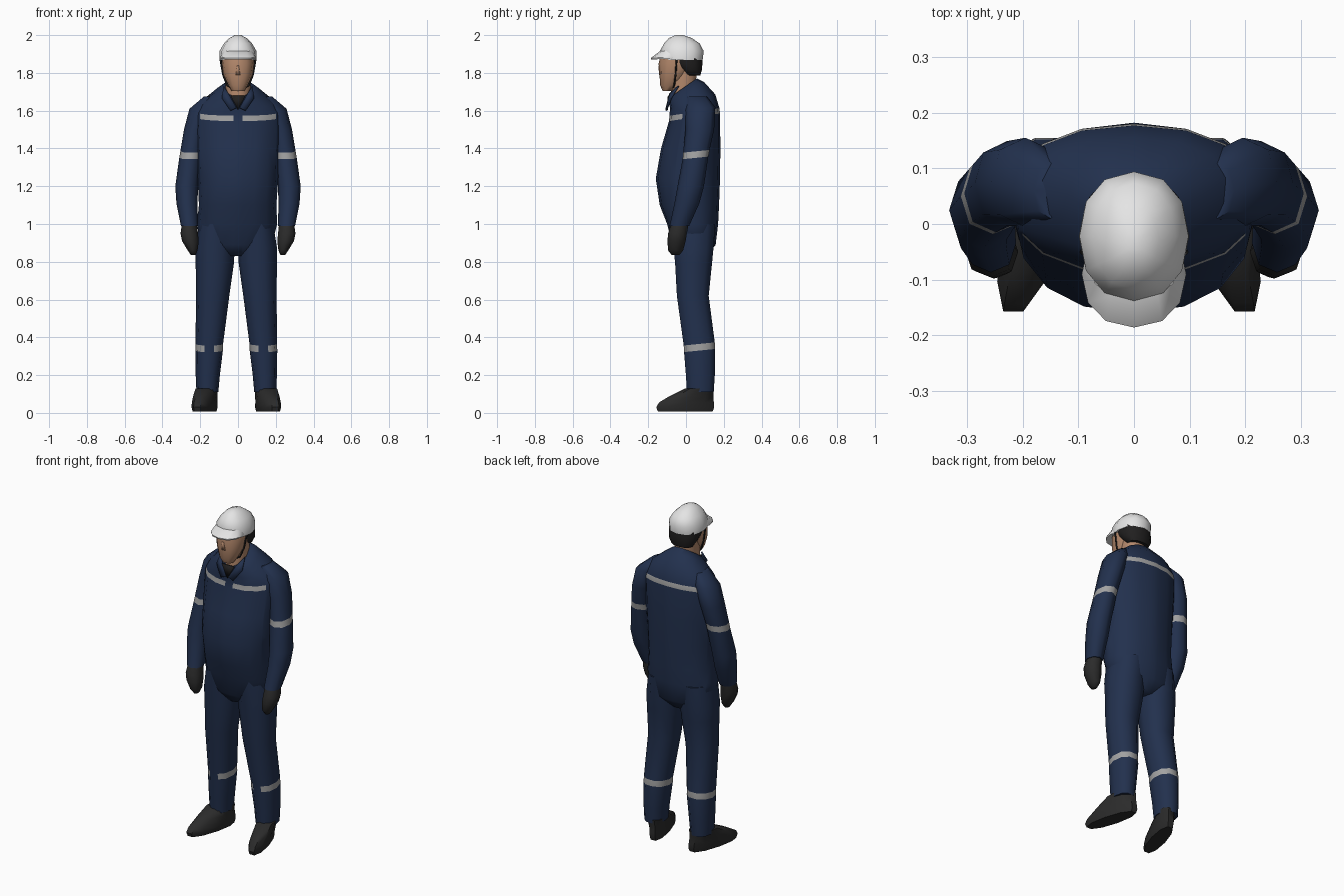
import bpy, bmesh, math

cube = bpy.data.objects.get("Cube")
if cube:
    bpy.data.objects.remove(cube, do_unlink=True)


def material(name, r, g, b, rough=0.8):
    m = bpy.data.materials.new(name)
    m.use_nodes = True
    m.diffuse_color = (r, g, b, 1)
    node = m.node_tree.nodes["Principled BSDF"]
    node.inputs["Base Color"].default_value = (r, g, b, 1)
    node.inputs["Roughness"].default_value = rough
    return m


NAVY = material("navy cloth", 0.016, 0.03, 0.075)
GREY = material("reflective grey", 0.36, 0.36, 0.36)
BLACK = material("black leather", 0.024, 0.024, 0.024)
HAIR = material("dark hair", 0.015, 0.014, 0.014)
SKIN = material("skin", 0.46, 0.25, 0.15)
WHITE = material("helmet white", 0.78, 0.78, 0.78)


def finish(name, bm, mats, rule=None, angle=60):
    """Turn a bmesh into a named, smooth shaded object."""
    bmesh.ops.recalc_face_normals(bm, faces=bm.faces)
    if rule:
        for f in bm.faces:
            f.material_index = int(rule(f.calc_center_median()))
    me = bpy.data.meshes.new(name)
    bm.to_mesh(me)
    bm.free()
    for m in mats:
        me.materials.append(m)
    ob = bpy.data.objects.new(name, me)
    bpy.context.collection.objects.link(ob)
    bpy.ops.object.select_all(action='DESELECT')
    ob.select_set(True)
    bpy.context.view_layer.objects.active = ob
    bpy.ops.object.shade_smooth_by_angle(angle=math.radians(angle))
    return ob


def loft(rings, n, side=1, shift=0, skew=0, power=0.9):
    """Stack rounded rings (x, y, z, half width, half depth, tilt)."""
    bm = bmesh.new()
    loops = []
    for x, y, z, rx, ry, *tilt in rings:
        t = tilt[0] if tilt else 0
        loop = []
        for i in range(n):
            a = math.tau * i / n
            c, s = math.cos(a), math.sin(a)
            dx = rx * math.copysign(abs(c) ** power, c)
            dy = ry * math.copysign(abs(s) ** power, s)
            loop.append(bm.verts.new((side * (x + dx + skew * dy) + shift,
                                      y + dy, z + t * dy)))
        loops.append(loop)
    for a, b in zip(loops, loops[1:]):
        for i in range(n):
            j = (i + 1) % n
            bm.faces.new((a[i], a[j], b[j], b[i]))
    bm.faces.new(loops[0][::-1])
    bm.faces.new(loops[-1])
    return bm


def plate(name, points, mat, thick=0.008):
    bm = bmesh.new()
    bm.faces.new([bm.verts.new(p) for p in points])
    ob = finish(name, bm, [mat])
    mod = ob.modifiers.new("thickness", 'SOLIDIFY')
    mod.thickness = thick
    mod.offset = 0


# Coverall torso with chest and back stripes
torso = loft([
    (-.015, .04, .83, .06, .07),
    (-.01, .042, .89, .19, .115),
    (-.005, .035, 1.0, .212, .135),
    (-.002, .018, 1.1, .205, .157),
    (0, .01, 1.24, .213, .17),
    (0, .025, 1.4, .218, .157),
    (0, .045, 1.565, .225, .135, .15),
    (0, .045, 1.593, .222, .132, .15),
    (0, .035, 1.65, .19, .12, .3),
    (0, .003, 1.7, .115, .093, .55),
    (0, -.015, 1.72, .078, .072, .7)], 16)
for x in (-.2, -.025, .025, .2):
    bmesh.ops.bisect_plane(torso, geom=torso.verts[:] + torso.edges[:] + torso.faces[:],
                           plane_co=(x, 0, 0), plane_no=(1, 0, 0))


def chest_stripe(c):
    middle = 1.579 + .15 * (c.y - .045)
    return abs(c.z - middle) < .008 and abs(c.x) < .2 and (c.y > .05 or abs(c.x) > .025)


finish("coverall_torso", torso, [NAVY, GREY], chest_stripe)

for s, word in ((1, "left"), (-1, "right")):
    # Sleeve with band
    finish(word + "_sleeve", loft([
        (.15, .06, 1.675, .03, .05),
        (.195, .075, 1.61, .062, .08, .1),
        (.228, .073, 1.5, .058, .076),
        (.248, .055, 1.385, .057, .07, .1),
        (.253, .05, 1.35, .058, .068, .1),
        (.272, .025, 1.2, .06, .07),
        (.27, .005, 1.11, .056, .066),
        (.257, -.035, .99, .045, .052)], 8, s),
        [NAVY, GREY], lambda c: 1.352 < c.z < 1.383)
    # Gloved hand
    finish(word + "_glove", loft([
        (.257, -.033, 1.0, .04, .046),
        (.258, -.045, .95, .046, .05),
        (.252, -.05, .91, .044, .048),
        (.24, -.055, .86, .026, .04),
        (.237, -.055, .835, .012, .02)], 8, s), [BLACK])
    # Trouser leg with band
    finish(word + "_trouser_leg", loft([
        (.1, .04, 1.0, .095, .12),
        (.112, .04, .87, .104, .11),
        (.114, .04, .79, .101, .102),
        (.125, .036, .62, .088, .088),
        (.143, .07, .365, .073, .086, .1),
        (.144, .072, .33, .073, .086, .1),
        (.151, .076, .2, .064, .08),
        (.153, .076, .11, .058, .074)], 10, s, -.009),
        [NAVY, GREY], lambda c: .34 < c.z < .356)
    # Work boot, toe turned out
    finish(word + "_boot", loft([
        (.168, -.004, .008, .047, .152),
        (.168, -.004, .03, .052, .16),
        (.168, .002, .055, .052, .152),
        (.164, .03, .09, .054, .12),
        (.156, .072, .13, .057, .078)], 10, s, -.009, -.26), [BLACK], angle=45)
    # Collar flap
    plate(word + "_collar_flap", [
        (s * .075, -.04, 1.73), (s * .05, -.085, 1.69), (s * .008, -.104, 1.615),
        (s * .04, -.104, 1.6), (s * .085, -.08, 1.665)], NAVY)

# Undershirt in the open neck
plate("undershirt", [(-.04, -.092, 1.68), (.04, -.092, 1.68), (0, -.1, 1.605)], HAIR)

# Neck, head and hair
finish("neck", loft([
    (0, -.02, 1.64, .06, .065), (0, -.015, 1.72, .066, .066),
    (0, -.005, 1.84, .068, .07)], 10), [SKIN])
finish("head", loft([
    (0, -.092, 1.705, .034, .032),
    (0, -.085, 1.735, .052, .052),
    (0, -.065, 1.79, .077, .075),
    (0, -.045, 1.85, .086, .1),
    (0, -.04, 1.89, .085, .095)], 12), [SKIN])
plate("nose", [(-.012, -.138, 1.79), (.012, -.138, 1.79), (.004, -.143, 1.84),
               (-.004, -.143, 1.84)], SKIN)
finish("hair", loft([
    (0, .035, 1.785, .066, .04),
    (0, .024, 1.815, .084, .06),
    (0, .002, 1.85, .092, .085),
    (0, -.005, 1.89, .093, .09)], 12), [HAIR])

# Chin strap
curve = bpy.data.curves.new("chin_strap", 'CURVE')
curve.dimensions = '3D'
curve.bevel_depth = .005
curve.bevel_resolution = 1
path = [(.093, -.05, 1.87), (.079, -.055, 1.79), (.058, -.062, 1.735), (0, -.075, 1.702)]
path += [(-x, y, z) for x, y, z in path[-2::-1]]
spline = curve.splines.new('POLY')
spline.points.add(len(path) - 1)
for point, co in zip(spline.points, path):
    point.co = (*co, 1)
curve.materials.append(HAIR)
bpy.context.collection.objects.link(bpy.data.objects.new("chin_strap", curve))

# Safety helmet shell and peak
finish("helmet_shell", loft([
    (0, -.022, 1.868, .099, .11),
    (0, -.022, 1.915, .098, .116),
    (0, -.022, 1.955, .075, .095),
    (0, -.03, 1.985, .045, .06),
    (0, -.035, 2.0, .016, .02)], 12), [WHITE])
finish("helmet_peak", loft([
    (0, -.09, 1.874, .092, .094, .03),
    (0, -.09, 1.882, .094, .096, .03),
    (0, -.07, 1.915, .08, .068)], 12), [WHITE], angle=40)
